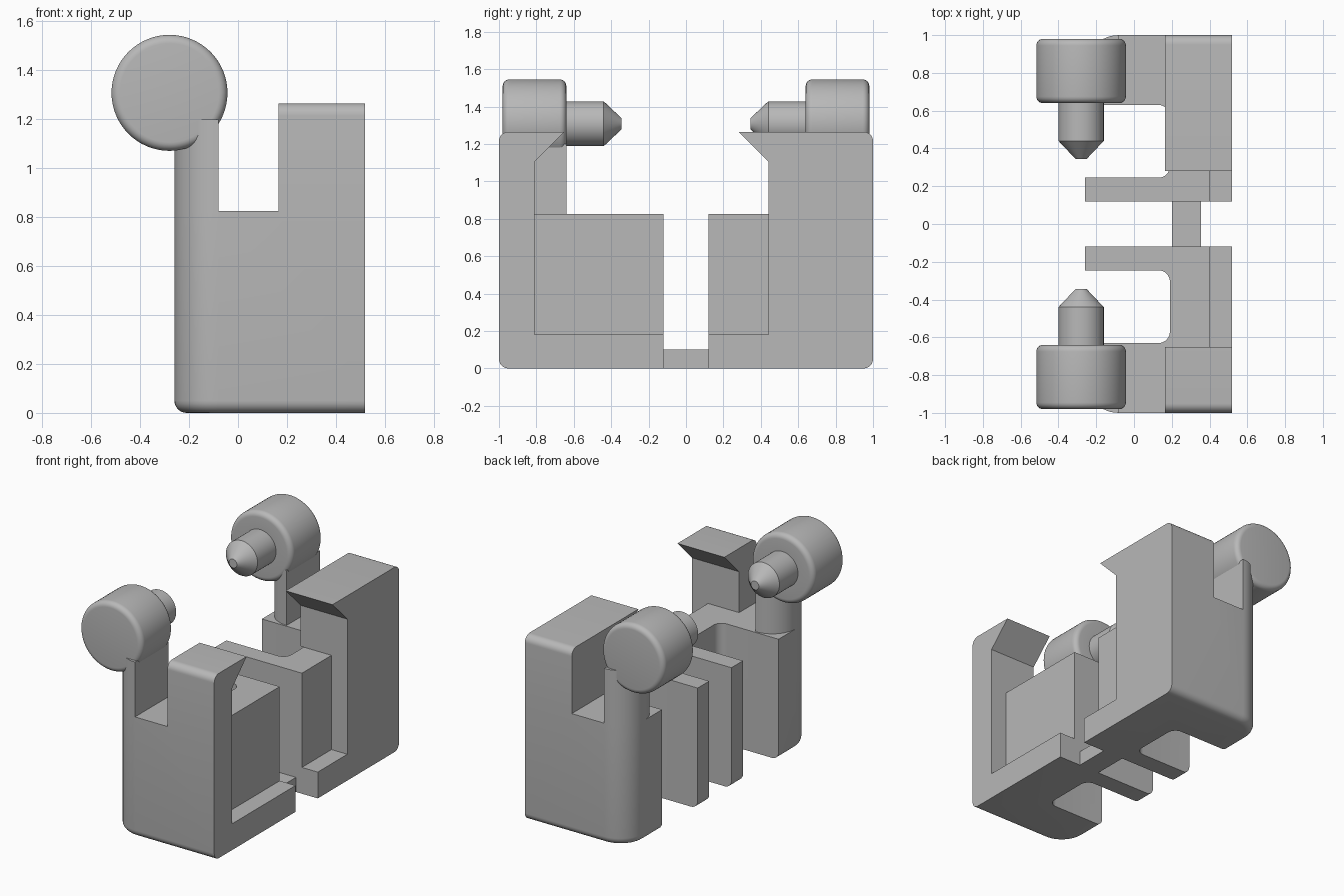
import bpy, bmesh
from math import sin, cos, pi, radians
from mathutils import Vector, Matrix

if "Cube" in bpy.data.objects:
    bpy.data.objects.remove(bpy.data.objects["Cube"], do_unlink=True)

grey = bpy.data.materials.new("plain grey")
grey.use_nodes = True
grey.diffuse_color = (0.48, 0.48, 0.48, 1)
grey.node_tree.nodes["Principled BSDF"].inputs["Base Color"].default_value = (0.48, 0.48, 0.48, 1)

LEFT, RIGHT, DECK, TOP = -0.26, 0.52, 0.825, 1.265


def arc(cx, cy, r, start, end, steps=8):
    """Points on a circular arc, angles in degrees."""
    angles = [radians(start + (end - start) * i / steps) for i in range(steps + 1)]
    return [(cx + r * cos(a), cy + r * sin(a)) for a in angles]


def finish(bm, name):
    bmesh.ops.recalc_face_normals(bm, faces=bm.faces)
    mesh = bpy.data.meshes.new(name)
    bm.to_mesh(mesh)
    bm.free()
    mesh.materials.append(grey)
    obj = bpy.data.objects.new(name, mesh)
    bpy.context.collection.objects.link(obj)
    return obj


def prism(points, place, direction):
    """Extrude a flat outline; place turns each 2D point into 3D."""
    bm = bmesh.new()
    face = bm.faces.new([bm.verts.new(place(a, b)) for a, b in points])
    ext = bmesh.ops.extrude_face_region(bm, geom=[face])
    moved = [v for v in ext["geom"] if isinstance(v, bmesh.types.BMVert)]
    bmesh.ops.translate(bm, verts=moved, vec=Vector(direction))
    bmesh.ops.recalc_face_normals(bm, faces=bm.faces)
    return bm


def combine(target, other, operation):
    """Apply a boolean and discard the operand."""
    mod = target.modifiers.new(operation, "BOOLEAN")
    mod.operation, mod.object, mod.solver = operation, other, "EXACT"
    bpy.context.view_layer.objects.active = target
    bpy.ops.object.modifier_apply(modifier=mod.name)
    bpy.data.objects.remove(other, do_unlink=True)


def smooth(obj):
    bpy.ops.object.select_all(action="DESELECT")
    obj.select_set(True)
    bpy.context.view_layer.objects.active = obj
    bpy.ops.object.shade_smooth_by_angle(angle=radians(30))


def block(s, prefix, inner):
    """C-shaped block with side recess, hooked column and round post."""
    flip = lambda a, b: (a, s * b, 0)
    outline = [(RIGHT, -1)] + arc(-0.08, -0.82, 0.18, 270, 180, 12)
    outline += [(LEFT, -0.63)] + arc(0.13, -0.57, 0.06, -90, 0)
    outline += arc(0.13, -0.305, 0.06, 0, 90)
    outline += [(LEFT, -0.245), (LEFT, -0.12), (RIGHT, -0.12)]
    bm = prism(outline, flip, (0, 0, DECK))

    # rounded lower edges on the outer end and the left side
    def rounded(e):
        a, b = (v.co for v in e.verts)
        low = max(a.z, b.z) < 0.001
        on_left = max(a.x, b.x) < LEFT + 0.001
        on_end = min(abs(a.y), abs(b.y)) > 0.815
        return low and (on_left or on_end)
    bmesh.ops.bevel(bm, geom=[e for e in bm.edges if rounded(e)], offset=0.05,
                    segments=6, profile=0.5, affect="EDGES", clamp_overlap=True)
    body = finish(bm, prefix + "_block")

    # recess in the right face, open at the top and towards the middle
    recess = [(0.4, inner), (0.6, inner), (0.6, 0), (0.4, 0)]
    cutter = finish(prism(recess, lambda a, b: (a, s * b, 0.18), (0, 0, 1)), "recess_cutter")
    combine(body, cutter, "DIFFERENCE")

    # tall column ending in a pointed hook
    side = [(-1, DECK), (inner, DECK), (inner, 1.105), (inner + 0.16, TOP)]
    side += arc(-0.95, TOP - 0.05, 0.05, 90, 180)
    column = finish(prism(side, lambda a, b: (0.165, s * a, b), (RIGHT - 0.165, 0, 0)), "column")
    combine(body, column, "UNION")

    # post with a half-round left side
    post_outline = arc(-0.08, -0.82, 0.18, 270, 90, 24)
    post = finish(prism(post_outline, lambda a, b: (a, s * b, DECK), (0, 0, 1.2 - DECK)), "post")
    combine(body, post, "UNION")
    smooth(body)


def pin(s, prefix):
    """Round head with a pointed pin, turned about the y axis."""
    r, c = 0.237, 0.035
    profile = [(0, -0.98)] + arc(r - c, -0.98 + c, c, -90, 0, 6)
    profile += arc(r - c, -0.64 - c, c, 0, 90, 6)
    profile += [(0.12, -0.64), (0.12, -0.44), (0.03, -0.345), (0, -0.345)]
    bm = bmesh.new()
    verts = [bm.verts.new((a, s * b, 0)) for a, b in profile]
    edges = [bm.edges.new(pair) for pair in zip(verts, verts[1:])]
    bmesh.ops.spin(bm, geom=verts + edges, cent=(0, 0, 0), axis=(0, 1, 0),
                   angle=2 * pi, steps=64)
    bmesh.ops.remove_doubles(bm, verts=bm.verts, dist=0.0005)
    bmesh.ops.transform(bm, matrix=Matrix.Translation((-0.28, 0, 1.308)), verts=bm.verts)
    smooth(finish(bm, prefix + "_pin"))


for s, prefix, inner in ((1, "front", -0.81), (-1, "back", -0.44)):
    block(s, prefix, inner)
    pin(s, prefix)

# low bar joining the two blocks
bar = [(0.2, -0.12), (0.355, -0.12), (0.355, 0.12), (0.2, 0.12)]
finish(prism(bar, lambda a, b: (a, b, 0), (0, 0, 0.1)), "joining_bar")
